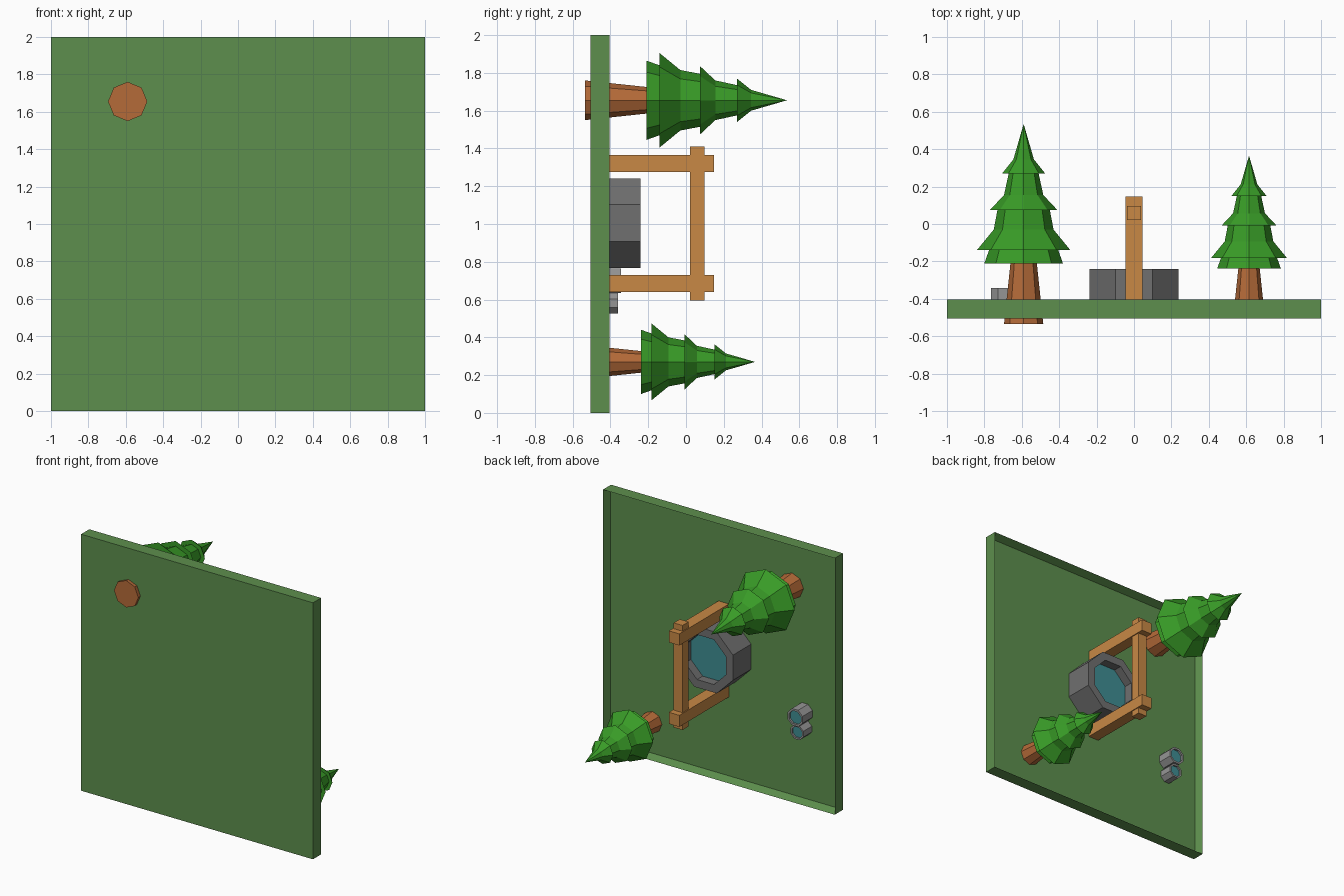
import bpy, bmesh
from math import cos, sin, pi

if "Cube" in bpy.data.objects:
    bpy.data.objects.remove(bpy.data.objects["Cube"])


def material(name, rgb):
    m = bpy.data.materials.new(name)
    m.diffuse_color = (*rgb, 1)
    m.use_nodes = True
    m.node_tree.nodes["Principled BSDF"].inputs["Base Color"].default_value = m.diffuse_color
    return m


GRASS = material("grass", (0.11, 0.275, 0.075))
BARK = material("bark", (0.46, 0.145, 0.04))
LEAF = material("leaf", (0.04, 0.33, 0.02))
TIMBER = material("timber", (0.58, 0.25, 0.06))
STONE = material("stone", (0.16, 0.16, 0.16))
PAIL = material("pail", (0.3, 0.3, 0.3))
WATER = material("water", (0.05, 0.27, 0.29))


def finish(name, bm, mat):
    bmesh.ops.recalc_face_normals(bm, faces=bm.faces)
    me = bpy.data.meshes.new(name)
    bm.to_mesh(me)
    bm.free()
    me.materials.append(mat)
    ob = bpy.data.objects.new(name, me)
    bpy.context.collection.objects.link(ob)
    return ob


def box(name, x, y, z, mat):
    """Box from (min, max) ranges."""
    bm = bmesh.new()
    bmesh.ops.create_cube(bm, size=1)
    for v in bm.verts:
        v.co = [(a + b) / 2 + c * (b - a) for c, (a, b) in zip(v.co, (x, y, z))]
    return finish(name, bm, mat)


def lathe(name, cx, cz, profile, mat, phase=0.0):
    """Eight-sided turning about an axis along y; profile is (radius, y)."""
    bm = bmesh.new()
    rings = []
    for r, y in profile:
        n = 8 if r > 0 else 1
        rings.append([bm.verts.new((cx + r * cos(phase + i * pi / 4), y,
                                    cz + r * sin(phase + i * pi / 4))) for i in range(n)])
    for a, b in zip(rings, rings[1:]):
        for i in range(8):
            j = (i + 1) % 8
            quad = [a[i % len(a)], a[j % len(a)], b[j % len(b)], b[i % len(b)]]
            bm.faces.new(list(dict.fromkeys(quad)))
    return finish(name, bm, mat)


FLOOR = -0.465

# ground slab with a shallow tray on its +y side
bm = bmesh.new()
bmesh.ops.create_cube(bm, size=1)
for v in bm.verts:
    v.co = (v.co.x * 2, -0.455 + v.co.y * 0.1, 1 + v.co.z * 2)
top = [f for f in bm.faces if f.normal.y > 0.9]
bmesh.ops.inset_region(bm, faces=top, thickness=0.035)
for v in top[0].verts:
    v.co.y = FLOOR
finish("ground_slab", bm, GRASS)

# pine trees: tapered trunk and stacked tiers with flared skirts
TIERS = [(0, .325), (.21, .325), (.185, .395), (.25, .395), (.16, .505), (.14, .61),
         (.18, .61), (.105, .69), (.08, .805), (.115, .805), (.055, .88), (0, 1.07)]
TRUNK = [(0, 0), (.105, 0), (.07, .33), (0, .33)]
for label, x, z, base, s in (("large", -.59, 1.655, -.535, 1), ("small", .615, .27, -.503, .812)):
    for part, prof, mat in (("trunk", TRUNK, BARK), ("foliage", TIERS, LEAF)):
        lathe(f"{label}_tree_{part}", x, z, [(r * s, base + h * s) for r, h in prof], mat)


# stone well and pails: octagonal cups holding water
def cup(name, x, z, outer, inner, rim, level, mat):
    k = 1 / cos(pi / 8)
    lathe(name, x, z, [(0, FLOOR), (outer * k, FLOOR), (outer * k, rim), (inner * k, rim),
                       (inner * k, level - .01), (0, level - .01)], mat, pi / 8)
    lathe(name + "_water", x, z, [(0, level), (inner * k, level)], WATER, pi / 8)


cup("well", 0, 1.005, .237, .175, -.24, -.31, STONE)
cup("large_pail", -.70, .70, .065, .05, -.343, -.358, PAIL)
cup("small_pail", -.705, .58, .055, .042, -.36, -.373, PAIL)

# timber frame over the well
for name, z in (("upper_post", 1.32), ("lower_post", .685)):
    box(name, (-.045, .045), (FLOOR, .147), (z - .045, z + .045), TIMBER)
box("crossbar", (-.038, .038), (.022, .097), (.595, 1.41), TIMBER)
